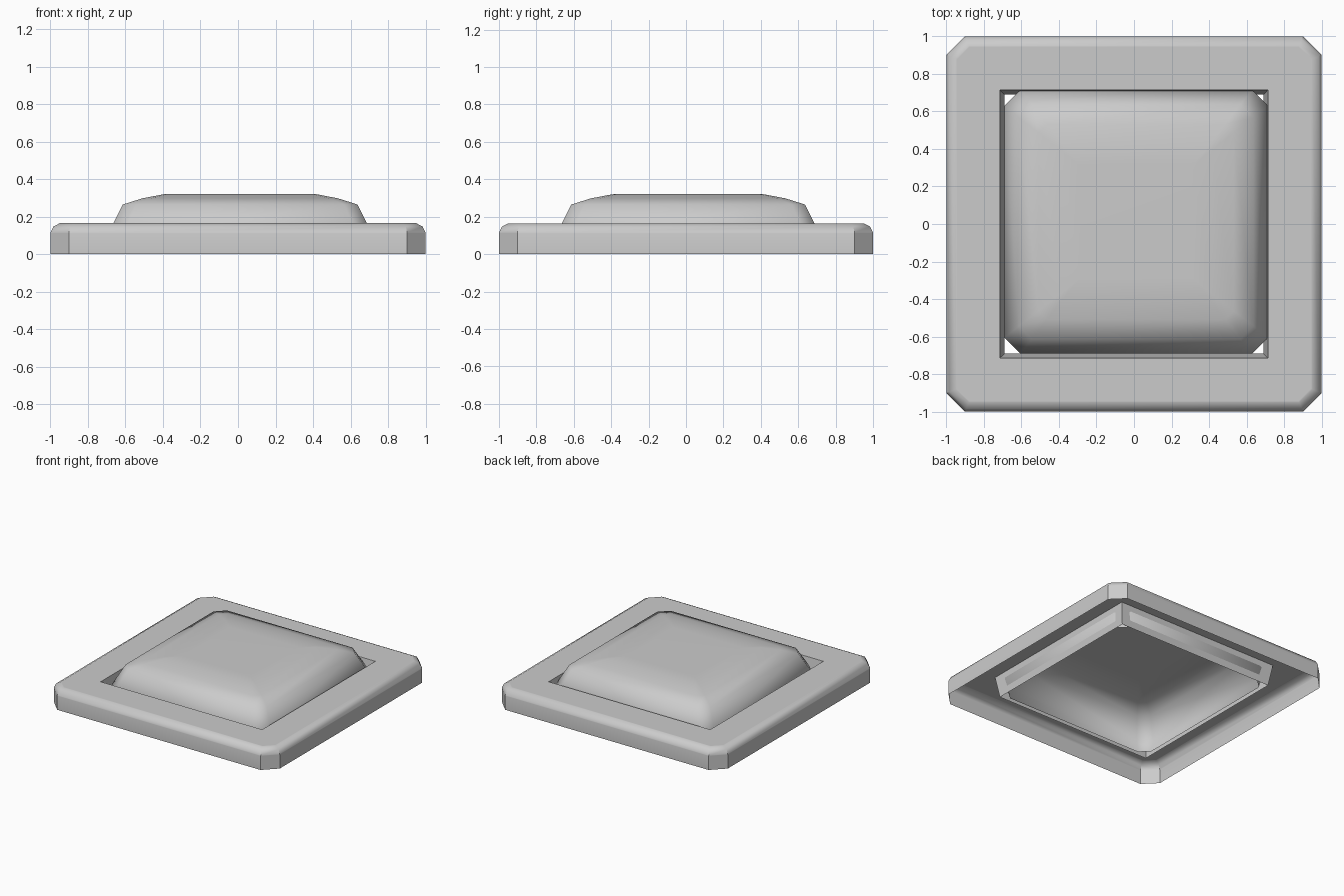
import bpy, bmesh, math

if "Cube" in bpy.data.objects:
    bpy.data.objects.remove(bpy.data.objects["Cube"])


def octagon(w, c, z, off):
    """Counter-clockwise square ring of half width w with corners cut by c."""
    k = w - c
    pts = [(w, -k), (w, k), (k, w), (-k, w), (-w, k), (-w, -k), (-k, -w), (k, -w)]
    return [(x + off, y + off, z) for x, y in pts]


def loft(name, rings, off=0.0, cap=False, angle=30):
    """Skin a stack of (half width, corner cut, height) rings."""
    bm = bmesh.new()
    loops = [[bm.verts.new(p) for p in octagon(*r, off)] for r in rings]
    for a, b in zip(loops, loops[1:]):
        for i in range(8):
            j = (i + 1) % 8
            bm.faces.new((a[i], a[j], b[j], b[i]))
    if cap:
        bm.faces.new(loops[-1])
    bmesh.ops.remove_doubles(bm, verts=bm.verts, dist=1e-5)
    me = bpy.data.meshes.new(name)
    bm.to_mesh(me)
    bm.free()
    ob = bpy.data.objects.new(name, me)
    bpy.context.collection.objects.link(ob)
    bpy.ops.object.select_all(action='DESELECT')
    ob.select_set(True)
    bpy.context.view_layer.objects.active = ob
    bpy.ops.object.shade_smooth_by_angle(angle=math.radians(angle))
    return ob


# Hollow outer frame: chamfered wall, rounded rim, flat top, tapered square opening
loft("frame", [(1.0, 0.1, 0.0), (1.0, 0.1, 0.112), (0.999, 0.098, 0.116),
               (0.984, 0.09, 0.147), (0.95, 0.07, 0.165), (0.943, 0.066, 0.165),
               (0.715, 0.0, 0.165), (0.69, 0.0, 0.0)], angle=40)

# Domed button shell, set slightly off centre; its skirt tapers in below the rim
loft("button", [(0.674, 0.07, 0.005), (0.702, 0.084, 0.112), (0.625, 0.07, 0.265),
                (0.52, 0.045, 0.298), (0.405, 0.02, 0.32), (0.3, 0.0, 0.322)],
     off=0.0115, cap=True, angle=60)
